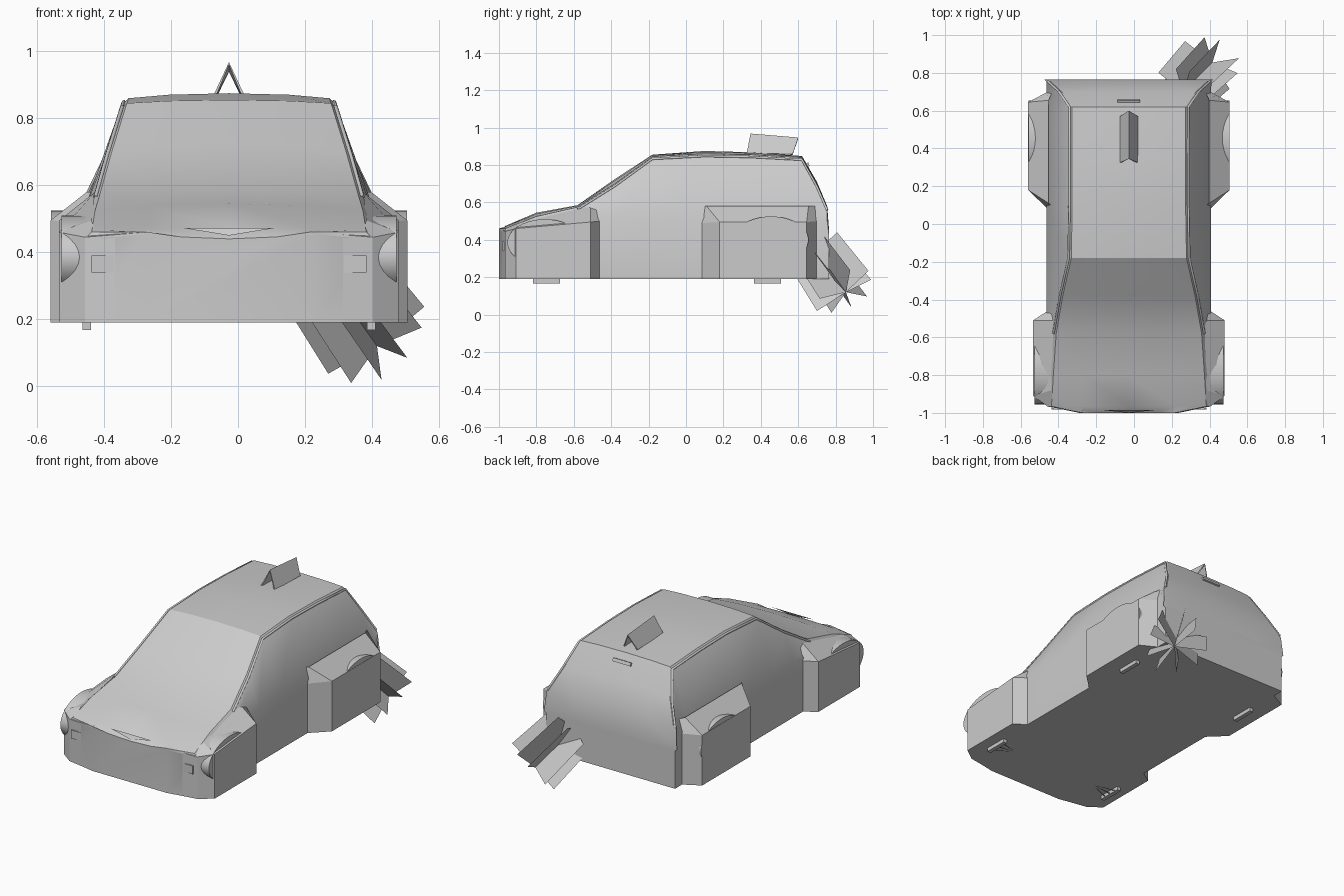
import bpy, bmesh, math
from mathutils import Vector, Matrix

if "Cube" in bpy.data.objects:
    bpy.data.objects.remove(bpy.data.objects["Cube"])

CX = -0.027      # centre line of the car
FLOOR = 0.19     # underside height

grey = bpy.data.materials.new("plain_grey")
grey.use_nodes = True
grey.diffuse_color = (0.6, 0.6, 0.6, 1)
grey.node_tree.nodes["Principled BSDF"].inputs["Base Color"].default_value = (0.6, 0.6, 0.6, 1)


def finish(name, bm, mirror=False, smooth=None, x=CX):
    """Turn a bmesh into an object, optionally mirrored about the centre line."""
    bmesh.ops.recalc_face_normals(bm, faces=bm.faces)
    mesh = bpy.data.meshes.new(name)
    bm.to_mesh(mesh)
    bm.free()
    obj = bpy.data.objects.new(name, mesh)
    bpy.context.collection.objects.link(obj)
    obj.location.x = x
    mesh.materials.append(grey)
    if mirror:
        obj.modifiers.new("Mirror", 'MIRROR')
    if smooth:
        bpy.ops.object.select_all(action='DESELECT')
        obj.select_set(True)
        bpy.context.view_layer.objects.active = obj
        bpy.ops.object.shade_smooth_by_angle(angle=math.radians(smooth))
    return obj


def box(name, centre, size, mirror=False, tilt=0):
    bm = bmesh.new()
    m = (Matrix.Translation(centre) @ Matrix.Rotation(tilt, 4, 'X')
         @ Matrix.Diagonal((*size, 1)))
    bmesh.ops.create_cube(bm, size=1, matrix=m)
    return finish(name, bm, mirror)


# Body shell: y, lower half width, belt height, top half width, edge height, centre height
stations = [
    (-1.0, 0.25, 0.45, 0.24, 0.46, 0.44),
    (-0.965, 0.43, 0.435, 0.41, 0.46, 0.475),
    (-0.8, 0.43, 0.48, 0.40, 0.525, 0.545),
    (-0.58, 0.435, 0.51, 0.385, 0.575, 0.585),
    (-0.38, 0.435, 0.52, 0.35, 0.70, 0.725),
    (-0.18, 0.435, 0.52, 0.305, 0.845, 0.855),
    (0.1, 0.435, 0.52, 0.30, 0.86, 0.875),
    (0.35, 0.435, 0.52, 0.30, 0.855, 0.868),
    (0.62, 0.435, 0.52, 0.30, 0.84, 0.848),
    (0.70, 0.435, 0.51, 0.355, 0.695, 0.71),
    (0.755, 0.435, 0.50, 0.415, 0.57, 0.58),
    (0.765, 0.435, 0.42, 0.425, 0.45, 0.45),
]
bm = bmesh.new()
rings = []
for y, low, belt, top, edge, mid in stations:
    half = [(low, FLOOR), (low, belt), (top + 0.022, max(edge - 0.022, belt + 0.003)),
            (top, edge), (top * 0.6, edge + (mid - edge) * 0.7)]
    loop = half + [(0, mid)] + [(-x, z) for x, z in reversed(half)]
    rings.append([bm.verts.new((x, y, z)) for x, z in loop])
for a, b in zip(rings, rings[1:]):
    n = len(a)
    for i in range(n):
        j = (i + 1) % n
        bm.faces.new((a[i], a[j], b[j], b[i]))
bm.faces.new(rings[0])
bm.faces.new(rings[-1])
finish("body_shell", bm, smooth=28)


def fender(name, outer, inner):
    """Flared wheel housing: vertical outer walls and a top sloping up to the body."""
    bm = bmesh.new()
    low = [bm.verts.new((x, y, FLOOR)) for x, y, z in outer]
    high = [bm.verts.new(p) for p in outer]
    ridge = [bm.verts.new(p) for p in inner]
    for i in range(len(outer) - 1):
        bm.faces.new((low[i], low[i + 1], high[i + 1], high[i]))
    bm.faces.new(low)
    bmesh.ops.triangle_fill(bm, edges=[], use_beauty=True)
    # Strip between the rim and the ridge
    for i in range(len(outer) - 1):
        a, b = ridge[i], ridge[i + 1]
        bm.faces.new((high[i], high[i + 1], b, a))
    bmesh.ops.remove_doubles(bm, verts=bm.verts, dist=0.0005)
    return finish(name, bm, mirror=True)


fender("front_fender",
       [(0.25, -0.998, 0.46), (0.43, -0.967, 0.445), (0.507, -0.91, 0.46),
        (0.507, -0.51, 0.495), (0.43, -0.46, 0.50)],
       [(0.24, -0.96, 0.465), (0.40, -0.95, 0.467), (0.41, -0.88, 0.495),
        (0.40, -0.51, 0.58), (0.39, -0.47, 0.58)])
fender("rear_fender",
       [(0.43, 0.08, 0.49), (0.533, 0.18, 0.495), (0.533, 0.645, 0.495), (0.43, 0.70, 0.50)],
       [(0.41, 0.10, 0.58), (0.425, 0.11, 0.58), (0.425, 0.655, 0.58), (0.41, 0.69, 0.58)])

# Wheel tops bulging through the fenders, and tyre soles below the floor
for name, y, x, z in (("front", -0.755, 0.50, 0.385), ("rear", 0.455, 0.532, 0.40)):
    bm = bmesh.new()
    m = (Matrix.Translation((x - 0.07, y, z)) @ Matrix.Diagonal((1, 0.2, 0.125, 1))
         @ Matrix.Rotation(math.pi / 2, 4, 'Y'))
    bmesh.ops.create_cone(bm, cap_ends=True, segments=40, radius1=1, radius2=1,
                          depth=0.14, matrix=m)
    finish(name + "_wheel_arch", bm, mirror=True, smooth=30)
    box(name + "_tyre_sole", (0.425, y + 0.01 - 0.03 * (y > 0), 0.18), (0.025, 0.145, 0.025), True)

# Thin suspension arms under the nose
bm = bmesh.new()
for dy in (-0.05, 0, 0.05):
    bm.faces.new([bm.verts.new(p) for p in
                  ((0.29, -0.745, 0.188), (0.43, -0.745 + dy, 0.17), (0.43, -0.735 + dy, 0.17))])
finish("suspension_arms", bm, mirror=True)

# Gutter rails along windscreen pillars, roof and hatch
curve = bpy.data.curves.new("roof_rail", 'CURVE')
curve.dimensions = '3D'
curve.bevel_depth = 0.007
curve.bevel_resolution = 1
for side in (-1, 1):
    path = curve.splines.new('POLY')
    points = stations[3:11]
    path.points.add(len(points) - 1)
    for p, (y, low, belt, top, edge, mid) in zip(path.points, points):
        p.co = (side * (top + 0.014), y, edge - 0.012, 1)
curve.materials.append(grey)
rail = bpy.data.objects.new("roof_rail", curve)
rail.location.x = CX
bpy.context.collection.objects.link(rail)

# Small fittings
box("headlight", (0.37, -0.978, 0.365), (0.08, 0.008, 0.05), True).rotation_euler.z = 0
box("hatch_handle", (0, 0.648, 0.80), (0.12, 0.02, 0.02), tilt=0.4)
bm = bmesh.new()
bm.faces.new([bm.verts.new(p) for p in
              ((-0.14, -0.985, 0.473), (0, -1.0, 0.45), (0.14, -0.985, 0.473))])
finish("grille_slit", bm)

# Folded sign on the roof
bm = bmesh.new()
outline = [(0.048, 0.325, 0.865), (0, 0.345, 0.968), (0, 0.60, 0.947), (0.048, 0.57, 0.858)]
bm.faces.new([bm.verts.new(p) for p in outline])
sign = finish("roof_sign", bm, mirror=True)
sign.modifiers.new("Thickness", 'SOLIDIFY').thickness = 0.008

# Star of flat blades sticking out of the rear left corner
axis = Vector((0.5, 0.5, -0.7)).normalized()
hub = Vector((0.415, 0.855, 0.12))
u = axis.orthogonal().normalized()
v = axis.cross(u)
bm = bmesh.new()
for i in range(9):
    a = i * math.tau / 9 + 0.12 * (i % 2)
    reach = (u * math.cos(a) + v * math.sin(a)) * (0.155 + 0.015 * (i % 3))
    back = -axis * 0.31
    bm.faces.new([bm.verts.new(p) for p in
                  (hub, hub + reach, hub + reach * 0.9 + back, hub + back)])
finish("blade_star", bm, x=0)
